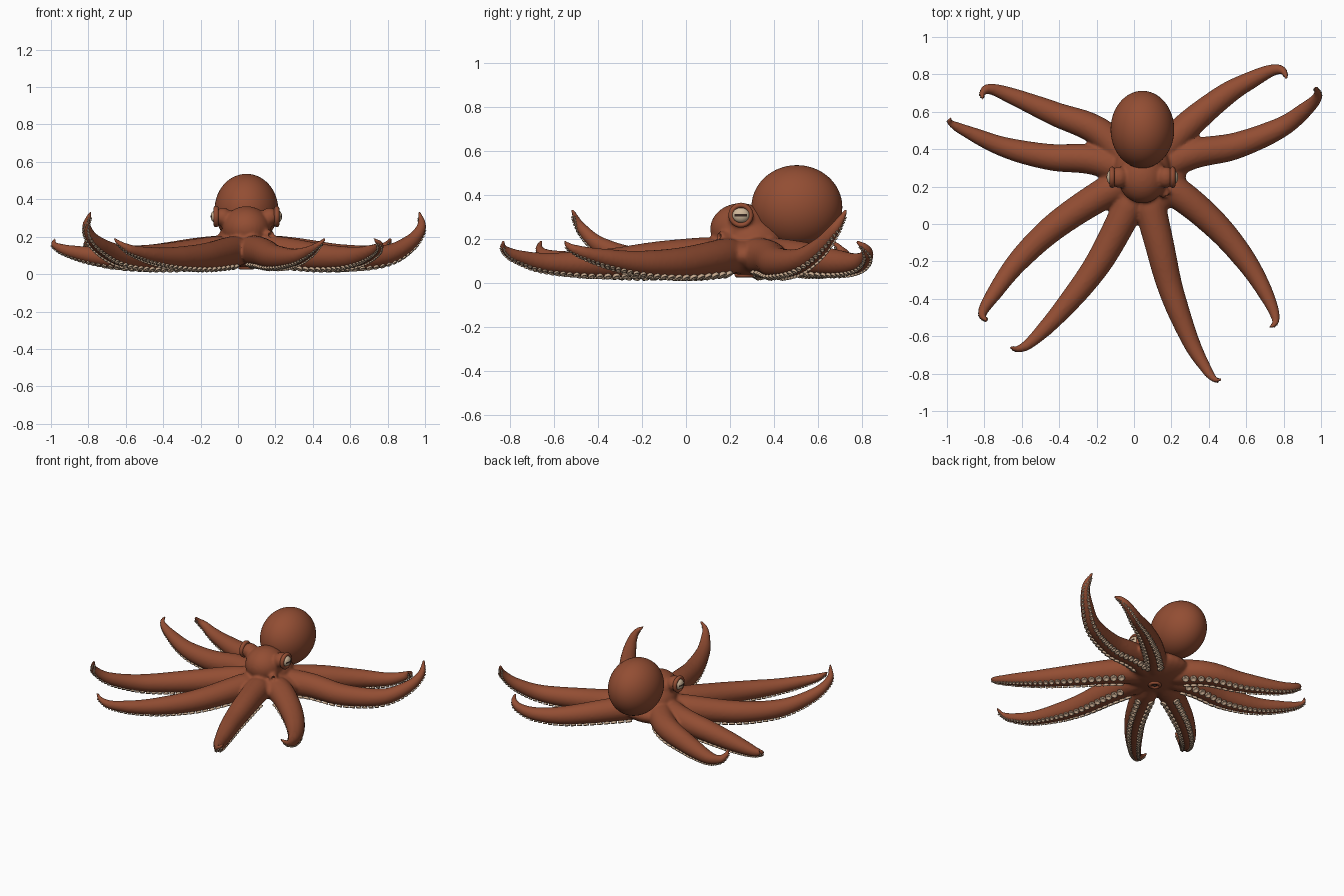
import bpy, bmesh, math
from mathutils import Vector, Matrix

if "Cube" in bpy.data.objects:
    bpy.data.objects.remove(bpy.data.objects["Cube"])

def material(name, rgb):
    m = bpy.data.materials.new(name)
    m.diffuse_color = (*rgb, 1)
    m.use_nodes = True
    m.node_tree.nodes["Principled BSDF"].inputs["Base Color"].default_value = m.diffuse_color
    return m

SKIN = material("reddish brown skin", (0.29, 0.075, 0.033))
CREAM = material("cream suckers", (0.58, 0.41, 0.28))
EYE = material("pale eye", (0.62, 0.47, 0.32))
DARK = material("dark pupil", (0.04, 0.02, 0.015))
CX = 0.045

def finish(bm, name, *mats):
    me = bpy.data.meshes.new(name)
    for f in bm.faces:
        f.smooth = True
    bm.to_mesh(me)
    bm.free()
    ob = bpy.data.objects.new(name, me)
    for m in mats:
        me.materials.append(m)
    bpy.context.collection.objects.link(ob)
    return ob

def ball(bm, loc, radii, u=32, v=20):
    mat = Matrix.Translation(loc) @ Matrix.Diagonal((*radii, 1))
    return bmesh.ops.create_uvsphere(bm, u_segments=u, v_segments=v, radius=1, matrix=mat)

def lathe(bm, profile, mat, n):
    """Closed surface of revolution about local z; zero radius makes a pole."""
    rings = []
    for r, h in profile:
        k = n if r > 0 else 1
        rings.append([bm.verts.new(mat @ Vector((r * math.cos(2 * math.pi * i / n),
                                                 r * math.sin(2 * math.pi * i / n), h)))
                      for i in range(k)])
    faces = []
    for a, b in zip(rings, rings[1:]):
        for i in range(n):
            j = (i + 1) % n
            q = [a[i % len(a)], a[j % len(a)], b[j % len(b)], b[i % len(b)]]
            faces.append(bm.faces.new(list(dict.fromkeys(q))))
    return faces

def interp(table, s):
    for (a, x), (b, y) in zip(table, table[1:]):
        if s <= b:
            return x + (y - x) * (s - a) / (b - a)
    return table[-1][1]

# Arm paths in plan, and heights shared by resting and lifted arms
ARMS = [
    ([(.257, .497), (.48, .684), (.64, .777), (.74, .822), (.795, .82), (.818, .775)], 0),
    ([(.30, .37), (.54, .417), (.78, .513), (.914, .61), (.98, .68), (.968, .733)], 1),
    ([(.246, .155), (.45, -.02), (.61, -.214), (.717, -.396), (.758, -.513), (.727, -.556)], 0),
    ([(.13, -.085), (.198, -.353), (.30, -.62), (.38, -.765), (.428, -.828), (.467, -.834)], 0),
    ([(-.05, .05), (-.198, -.22), (-.385, -.46), (-.545, -.626), (-.62, -.668), (-.663, -.658)], 0),
    ([(-.155, .166), (-.42, -.01), (-.62, -.20), (-.754, -.38), (-.81, -.476), (-.786, -.52)], 1),
    ([(-.21, .342), (-.45, .358), (-.69, .41), (-.888, .492), (-.98, .54), (-.978, .568)], 0),
    ([(-.18, .487), (-.42, .588), (-.652, .684), (-.77, .722), (-.81, .70), (-.807, .668)], 0),
]
HEIGHTS = [(.13, .115, .09, .09, .12, .155, .19), (.13, .115, .09, .10, .165, .25, .335)]
RADIUS = [(0, .07), (.15, .085), (.4, .074), (.6, .061), (.8, .042), (.92, .026), (1, .008)]

def arm_samples(plan, lifted):
    pts = [Vector((x, y, z)) for (x, y), z in zip([(CX, .26)] + plan, HEIGHTS[lifted])]
    ext = [2 * pts[0] - pts[1]] + pts + [2 * pts[-1] - pts[-2]]
    out = []
    for i in range(1, len(ext) - 2):
        a, b, c, d = ext[i - 1:i + 3]
        for k in range(12):
            t = k / 12
            out.append(.5 * (2 * b + (c - a) * t + (2 * a - 5 * b + 4 * c - d) * t * t
                             + (3 * b - a - 3 * c + d) * t ** 3))
    out.append(pts[-1])
    dist = [0]
    for p, q in zip(out, out[1:]):
        dist.append(dist[-1] + (q - p).length)
    frames = []
    for i, p in enumerate(out):
        t = (out[min(i + 1, len(out) - 1)] - out[max(i - 1, 0)]).normalized()
        side = t.cross(Vector((0, 0, 1))).normalized()
        frames.append((dist[i], p, side, t.cross(side).normalized()))
    return frames

body = bmesh.new()
suckers = bmesh.new()
CUP = [(0, -.5), (.75, -.5), (.8, .1), (1, .4), (.9, .65), (.6, .65), (.4, .35), (0, .3)]
for plan, lifted in ARMS:
    fr = arm_samples(plan, lifted)
    total = fr[-1][0]
    # Tapered arm tube
    rings = []
    for d, p, side, down in fr:
        r = interp(RADIUS, d / total)
        rings.append([body.verts.new(p + r * (math.cos(a) * side + math.sin(a) * down))
                      for a in (2 * math.pi * k / 20 for k in range(20))])
    for a, b in zip(rings, rings[1:]):
        for k in range(20):
            body.faces.new((a[k], a[(k + 1) % 20], b[(k + 1) % 20], b[k]))
    body.faces.new(rings[0])
    body.faces.new(rings[-1])
    # Two rows of suckers shrinking towards the tip
    d = .2 * total
    while d < .975 * total:
        j = next(i for i in range(1, len(fr)) if fr[i][0] >= d)
        f, g = fr[j - 1], fr[j]
        w = (d - f[0]) / (g[0] - f[0])
        p, side, down = (f[k].lerp(g[k], w) for k in (1, 2, 3))
        r = interp(RADIUS, d / total)
        size = max(.006, .29 * r)
        if down.z > 0:
            down = -down
        for sgn in (-1, 1):
            n = (down * .86 + side * sgn * .5).normalized()
            mat = (Matrix.Translation(p + n * r * .97) @ n.to_track_quat('Z', 'Y').to_matrix().to_4x4()
                   @ Matrix.Scale(size, 4))
            lathe(suckers, CUP, mat, 10)
        d += size * 2.05

# Head, web and eye bulges, fused with the arms into one skin
ball(body, (CX, .27, .125), (.235, .235, .088))
ball(body, (CX, .25, .245), (.13, .14, .118))
ball(body, (CX, .30, .19), (.15, .16, .11))
for s in (-1, 1):
    ball(body, (CX + s * .125, .25, .305), (.05, .057, .05))
# Siphon on the right side of the head
axis = Vector((.6, -.75, .05)).normalized()
mat = Matrix.Translation((.125, .215, .205)) @ axis.to_track_quat('Z', 'Y').to_matrix().to_4x4()
lathe(body, [(0, 0), (.036, 0), (.03, .05), (.024, .085), (.014, .085), (.012, .06), (0, .06)], mat, 16)
bmesh.ops.recalc_face_normals(body, faces=body.faces)
skin = finish(body, "head_and_arms", SKIN)
rm = skin.modifiers.new("fuse", 'REMESH')
rm.mode = 'VOXEL'
rm.voxel_size = .0095
rm.use_smooth_shade = True
sm = skin.modifiers.new("soften", 'SMOOTH')
sm.factor = .5
sm.iterations = 4

bmesh.ops.recalc_face_normals(suckers, faces=suckers.faces)
finish(suckers, "suckers", CREAM)

# Mantle
bm = bmesh.new()
ball(bm, (CX, .505, .345), (.17, .207, .191), 64, 40)
finish(bm, "mantle", SKIN)

# Eyes with slit pupils and eyelid rings
for s, side in ((-1, "left"), (1, "right")):
    c = Vector((CX + s * .165, .25, .308))
    bm = bmesh.new()
    ball(bm, c, (.026, .04, .034), 64, 40)
    for f in bm.faces:
        q = f.calc_center_median() - c
        if q.x * s > 0 and abs(q.y) < .027 and abs(q.z) < .0065:
            f.material_index = 1
    finish(bm, side + "_eye", EYE, DARK)
    bm = bmesh.new()
    prof = [(.045 + .012 * math.cos(a), .014 * math.sin(a))
            for a in (2 * math.pi * k / 12 for k in range(13))]
    mat = Matrix.Translation(c - Vector((s * .003, 0, 0))) @ Matrix.Rotation(math.pi / 2, 4, 'Y')
    lathe(bm, prof, mat, 40)
    bmesh.ops.remove_doubles(bm, verts=bm.verts, dist=1e-5)
    bmesh.ops.recalc_face_normals(bm, faces=bm.faces)
    finish(bm, side + "_eyelid", SKIN)

# Mouth ring and beak underneath
bm = bmesh.new()
prof = [(.032 + .012 * math.cos(a), .012 * math.sin(a))
        for a in (2 * math.pi * k / 10 for k in range(11))]
lathe(bm, prof, Matrix.Translation((CX, .265, .036)), 28)
bmesh.ops.remove_doubles(bm, verts=bm.verts, dist=1e-5)
bmesh.ops.recalc_face_normals(bm, faces=bm.faces)
finish(bm, "mouth_ring", SKIN)
bm = bmesh.new()
ball(bm, (CX, .265, .037), (.014, .014, .012), 16, 10)
finish(bm, "beak", DARK)
